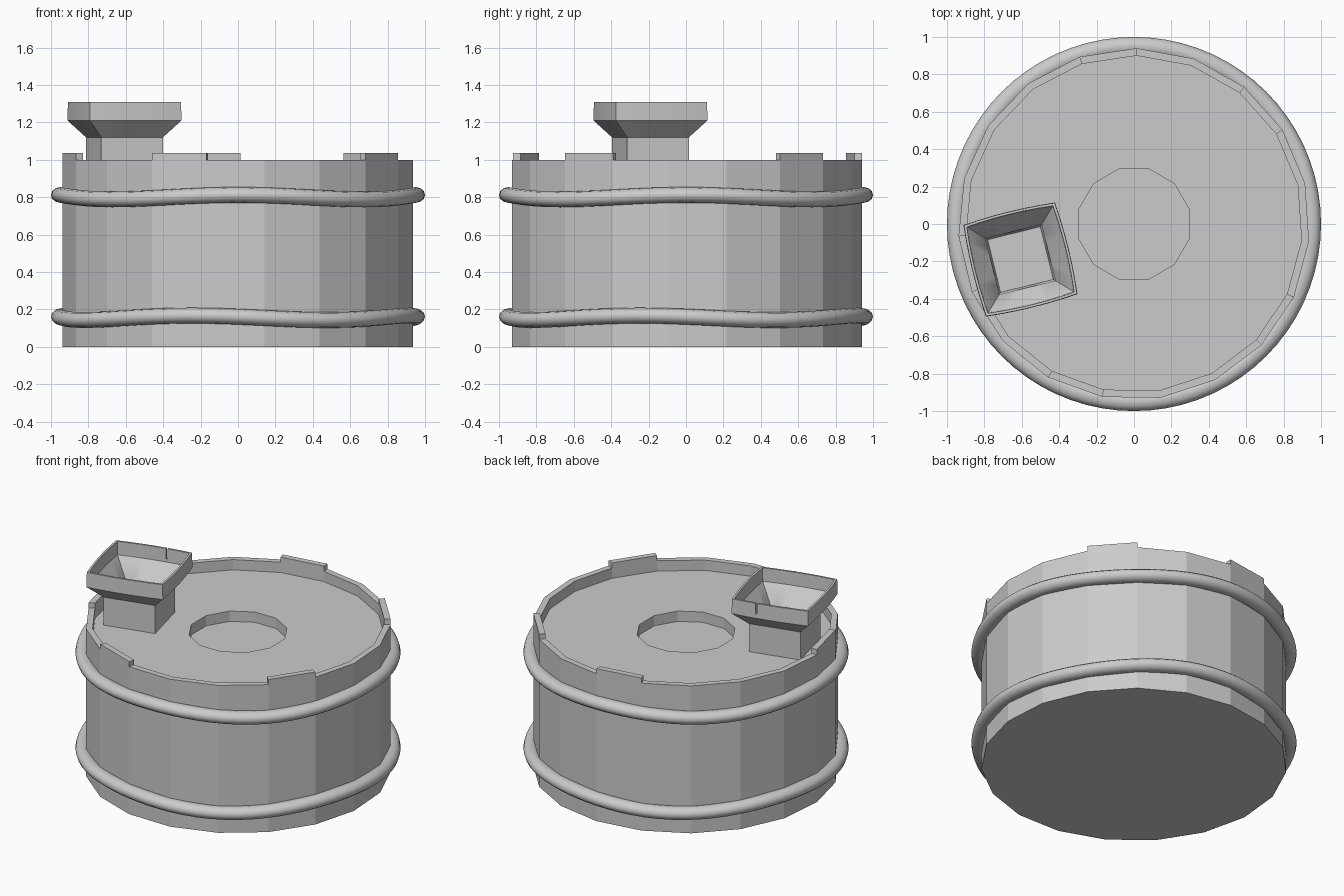
import bpy
import bmesh
from math import sin, cos, pi, radians

if "Cube" in bpy.data.objects:
    bpy.data.objects.remove(bpy.data.objects["Cube"], do_unlink=True)

grey = bpy.data.materials.new("plain grey")
grey.use_nodes = True
COLOUR = (0.6, 0.6, 0.6, 1)
grey.diffuse_color = COLOUR
grey.node_tree.nodes["Principled BSDF"].inputs["Base Color"].default_value = COLOUR

SIDES = 19
START = radians(8.6)
STEP = 2 * pi / SIDES
OUTER, INNER, RIM_Z, LID_Z = 0.94, 0.90, 1.0, 0.93


def polar(r, a, z):
    """Point at angle a, counted from the front towards +x."""
    return (r * sin(a), -r * cos(a), z)


def loft(name, rings, caps=True, closed=False, smooth=None):
    """Skin a list of equal-length rings of points."""
    bm = bmesh.new()
    loops = [[bm.verts.new(p) for p in ring] for ring in rings]
    pairs = list(zip(loops, loops[1:]))
    if closed:
        pairs.append((loops[-1], loops[0]))
    for low, high in pairs:
        n = len(low)
        for i in range(n):
            j = (i + 1) % n
            bm.faces.new((low[i], low[j], high[j], high[i]))
    if caps and not closed:
        bm.faces.new(loops[0][::-1])
        bm.faces.new(loops[-1])
    bmesh.ops.recalc_face_normals(bm, faces=bm.faces)
    mesh = bpy.data.meshes.new(name)
    bm.to_mesh(mesh)
    bm.free()
    mesh.materials.append(grey)
    obj = bpy.data.objects.new(name, mesh)
    bpy.context.collection.objects.link(obj)
    if smooth:
        select(obj)
        bpy.ops.object.shade_smooth_by_angle(angle=radians(smooth))
    return obj


def select(obj):
    bpy.ops.object.select_all(action="DESELECT")
    obj.select_set(True)
    bpy.context.view_layer.objects.active = obj


def cut(obj, cutter):
    """Subtract the cutter and discard it."""
    mod = obj.modifiers.new("cut", "BOOLEAN")
    mod.operation = "DIFFERENCE"
    mod.solver = "EXACT"
    mod.object = cutter
    select(obj)
    bpy.ops.object.modifier_apply(modifier=mod.name)
    bpy.data.objects.remove(cutter, do_unlink=True)


def polygon(r, z, n=SIDES, start=START):
    return [polar(r, start + i * 2 * pi / n, z) for i in range(n)]


# Barrel body with a recessed lid and a round bung hole
body = loft("barrel_body", [polygon(OUTER, 0), polygon(OUTER, RIM_Z),
                            polygon(INNER, RIM_Z), polygon(INNER, LID_Z)])
hole = loft("hole_cutter", [polygon(0.305, z, 12, radians(15)) for z in (0.86, 1.1)])
cut(body, hole)

# Taller staves standing above the rim
for k in (2, 6, 9, 14, 17):
    a, b = START + k * STEP, START + (k + 1) * STEP
    loft("raised_stave", [[polar(OUTER, a, z), polar(OUTER, b, z),
                           polar(INNER, b, z), polar(INNER, a, z)]
                          for z in (RIM_Z, RIM_Z + 0.035)])


# Slightly wavy hoops
def hoop(name, height, phase):
    rings = []
    for i in range(72):
        a = 2 * pi * i / 72
        z = height + 0.012 * cos(4 * (a - phase))
        section = [2 * pi * j / 12 for j in range(12)]
        rings.append([polar(0.95 + 0.05 * cos(t), a, z + 0.042 * sin(t))
                      for t in section])
    loft(name, rings, closed=True, smooth=60)


hoop("upper_hoop", 0.80, 0)
hoop("lower_hoop", 0.155, radians(-15))

# Square funnel with gently bowed sides, turned on the lid
FUNNEL_X, FUNNEL_Y, TURN = -0.607, -0.19, radians(13.8)


def place(u, v, z):
    return (FUNNEL_X + u * cos(TURN) - v * sin(TURN),
            FUNNEL_Y + u * sin(TURN) + v * cos(TURN), z)


def square(half, z, bow):
    points = []
    for side in range(4):
        c, s = cos(side * pi / 2), sin(side * pi / 2)
        for i in range(6):
            t = i / 3 - 1
            u, v = t * half, -half - bow * (1 - t * t)
            points.append(place(u * c - v * s, u * s + v * c, z))
    return points


funnel = loft("funnel", [square(*row) for row in (
    (0.17, LID_Z, 0), (0.17, 1.12, 0), (0.252, 1.21, 0.012), (0.25, 1.31, 0.012),
    (0.237, 1.31, 0.012), (0.235, 1.22, 0.012), (0.155, 1.11, 0), (0.145, 0.97, 0))],
    smooth=35)

# Narrow crack in the back lip of the funnel
crack = loft("crack_cutter", [[place(u, v, z) for u, v in
                               ((0.08, 0.2), (0.09, 0.2), (0.09, 0.3), (0.08, 0.3))]
                              for z in (1.24, 1.4)])
cut(funnel, crack)
